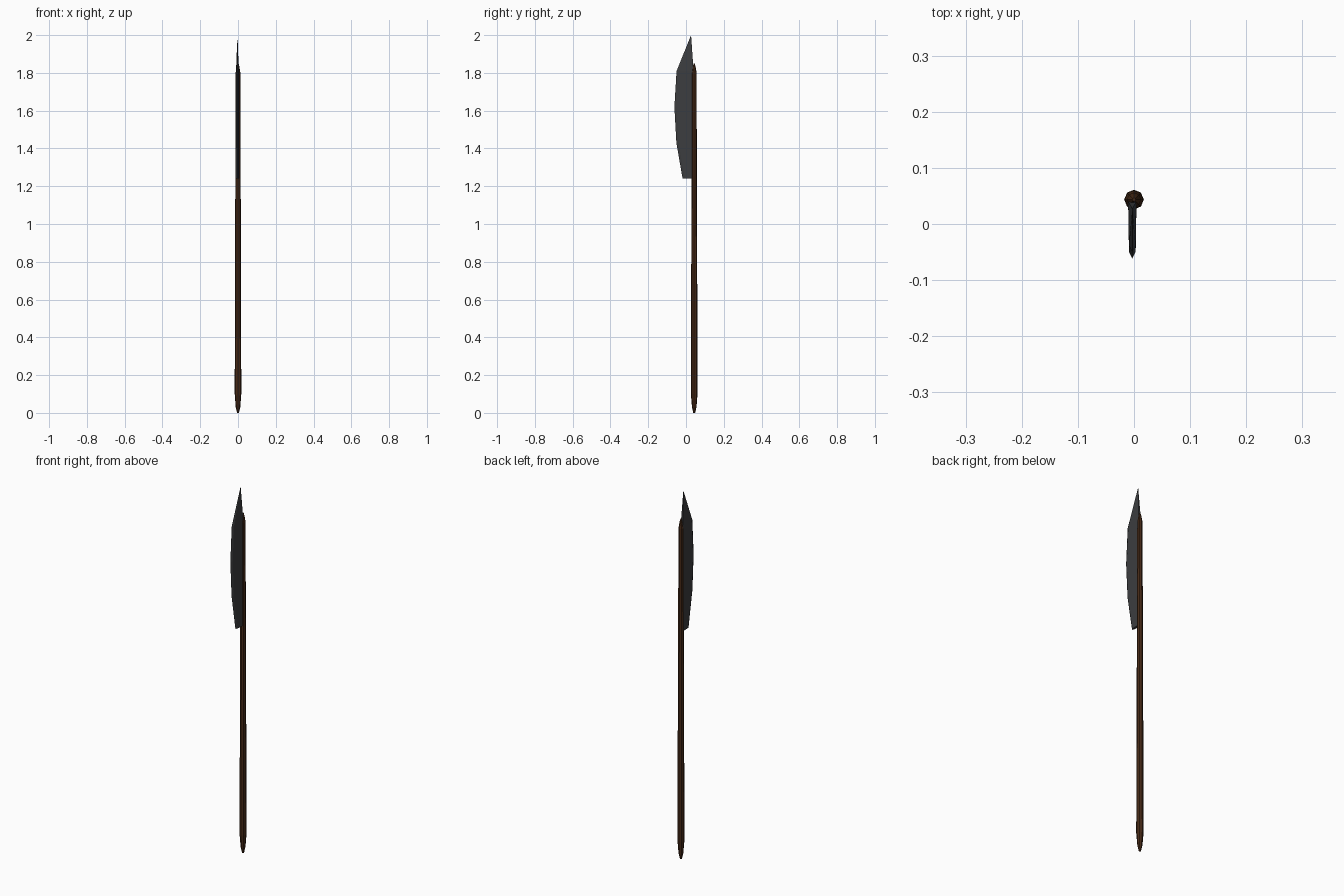
import bpy, bmesh
from math import cos, sin, pi

if "Cube" in bpy.data.objects:
    bpy.data.objects.remove(bpy.data.objects["Cube"])


def material(name, color):
    m = bpy.data.materials.new(name)
    m.diffuse_color = (*color, 1)
    m.use_nodes = True
    m.node_tree.nodes["Principled BSDF"].inputs["Base Color"].default_value = m.diffuse_color
    return m


def make_object(name, bm, mat):
    bmesh.ops.recalc_face_normals(bm, faces=bm.faces)
    me = bpy.data.meshes.new(name)
    bm.to_mesh(me)
    bm.free()
    me.materials.append(mat)
    ob = bpy.data.objects.new(name, me)
    bpy.context.collection.objects.link(ob)
    return ob


wood = material("dark_wood", (0.06, 0.022, 0.008))
steel = material("dark_steel", (0.045, 0.047, 0.05))

# Shaft: low-poly tapered pole with blunt pointed ends, (z, radius) rings
SIDES, SHAFT_Y = 8, 0.0435
rings = [(0.0, 0.005), (0.03, 0.012), (0.1, 0.0175), (0.55, 0.0165),
         (1.15, 0.0145), (1.8, 0.0125), (1.83, 0.008), (1.85, 0.003)]
bm = bmesh.new()
loops = [[bm.verts.new((r * cos(2 * pi * i / SIDES), SHAFT_Y + r * sin(2 * pi * i / SIDES), z))
          for i in range(SIDES)] for z, r in rings]
for a, b in zip(loops, loops[1:]):
    for i in range(SIDES):
        j = (i + 1) % SIDES
        bm.faces.new((a[i], a[j], b[j], b[i]))
bm.faces.new(loops[0][::-1])
bm.faces.new(loops[-1])
make_object("shaft", bm, wood)

# Blade: stations (z, spine y, cutting edge y), thick body with a narrow sharp bevel
BLADE_X, HALF, BEVEL = -0.003, 0.0075, 0.012
stations = [(1.24, 0.04, -0.018), (1.43, 0.04, -0.051), (1.62, 0.04, -0.0615),
            (1.81, 0.04, -0.05)]
bm = bmesh.new()
sections = []
for z, spine, edge in stations:
    sections.append([bm.verts.new((BLADE_X + x, y, z)) for x, y in (
        (-HALF, spine), (-HALF * 0.8, edge + BEVEL), (0, edge),
        (HALF * 0.8, edge + BEVEL), (HALF, spine))])
for a, b in zip(sections, sections[1:]):
    for i in range(5):
        j = (i + 1) % 5
        bm.faces.new((a[i], a[j], b[j], b[i]))
bm.faces.new(sections[0][::-1])
# Point of the blade
tip = bm.verts.new((BLADE_X, 0.027, 2.0))
top = sections[-1]
for i in range(5):
    bm.faces.new((top[i], top[(i + 1) % 5], tip))
make_object("blade", bm, steel)
